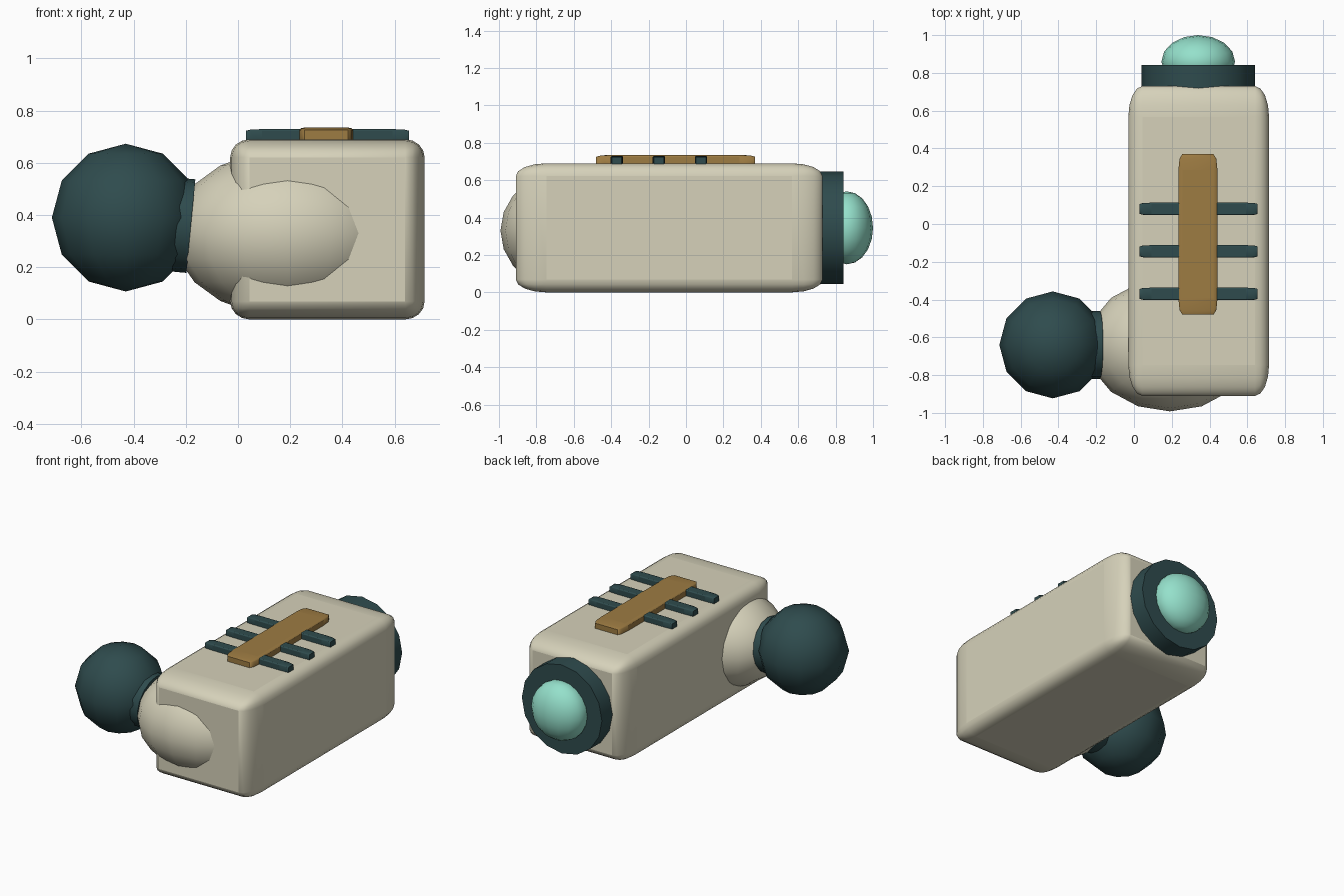
import bpy, math
from mathutils import Vector

cube = bpy.data.objects.get("Cube")
if cube:
    bpy.data.objects.remove(cube, do_unlink=True)


def material(name, rgb):
    m = bpy.data.materials.new(name)
    m.use_nodes = True
    m.diffuse_color = (*rgb, 1)
    m.node_tree.nodes["Principled BSDF"].inputs["Base Color"].default_value = (*rgb, 1)
    return m


cream = material("cream", (0.67, 0.64, 0.49))
dark = material("dark teal", (0.028, 0.071, 0.075))
gold = material("gold", (0.34, 0.2, 0.055))
mint = material("mint", (0.30, 0.75, 0.60))


def finish(name, mat, angle):
    ob = bpy.context.object
    ob.name = name
    ob.data.materials.append(mat)
    bpy.ops.object.shade_smooth_by_angle(angle=math.radians(angle))
    return ob


def rounded_box(name, lo, hi, mat, segments):
    # A unit cube is bevelled first, so the rounding stretches with the box
    lo, hi = Vector(lo), Vector(hi)
    bpy.ops.mesh.primitive_cube_add(size=1, location=(lo + hi) / 2)
    ob = bpy.context.object
    ob.scale = hi - lo
    bevel = ob.modifiers.new("rounding", 'BEVEL')
    bevel.width = 0.1
    bevel.segments = segments
    return finish(name, mat, 40)


def ball(name, centre, radii, mat, segments, rings):
    bpy.ops.mesh.primitive_uv_sphere_add(segments=segments, ring_count=rings,
                                         radius=1, location=centre)
    bpy.context.object.scale = radii
    return finish(name, mat, 60)


def disc(name, centre, axis, radius, depth, mat):
    bpy.ops.mesh.primitive_cylinder_add(vertices=16, radius=radius, depth=depth, location=centre)
    bpy.context.object.rotation_euler = Vector(axis).to_track_quat('Z', 'Y').to_euler()
    return finish(name, mat, 40)


# Main housing
rounded_box("body", (-0.03, -0.91, 0), (0.715, 0.73, 0.69), cream, 4)

# Rear cap and lens
disc("rear_cap", (0.34, 0.78, 0.345), (0, 1, 0), 0.3, 0.125, dark)
ball("rear_lens", (0.34, 0.86, 0.345), (0.195, 0.14, 0.195), mint, 16, 10)

# Top strip with cross bars
rounded_box("top_strip", (0.235, -0.48, 0.635), (0.442, 0.37, 0.735), gold, 2)
for i in range(3):
    y = 0.08 - 0.225 * i
    rounded_box(f"cross_bar_{i + 1}", (0.03, y - 0.033, 0.665), (0.655, y + 0.033, 0.729), dark, 2)

# Side shoulder, collar and knob
shoulder = Vector((0.19, -0.64, 0.33))
knob = Vector((-0.43, -0.64, 0.39))
ball("shoulder", shoulder, (0.44, 0.352, 0.32), cream, 16, 10)
disc("collar", (-0.208, -0.64, 0.36), knob - shoulder, 0.18, 0.055, dark)
ball("knob", knob, (0.283, 0.283, 0.283), dark, 12, 6)
